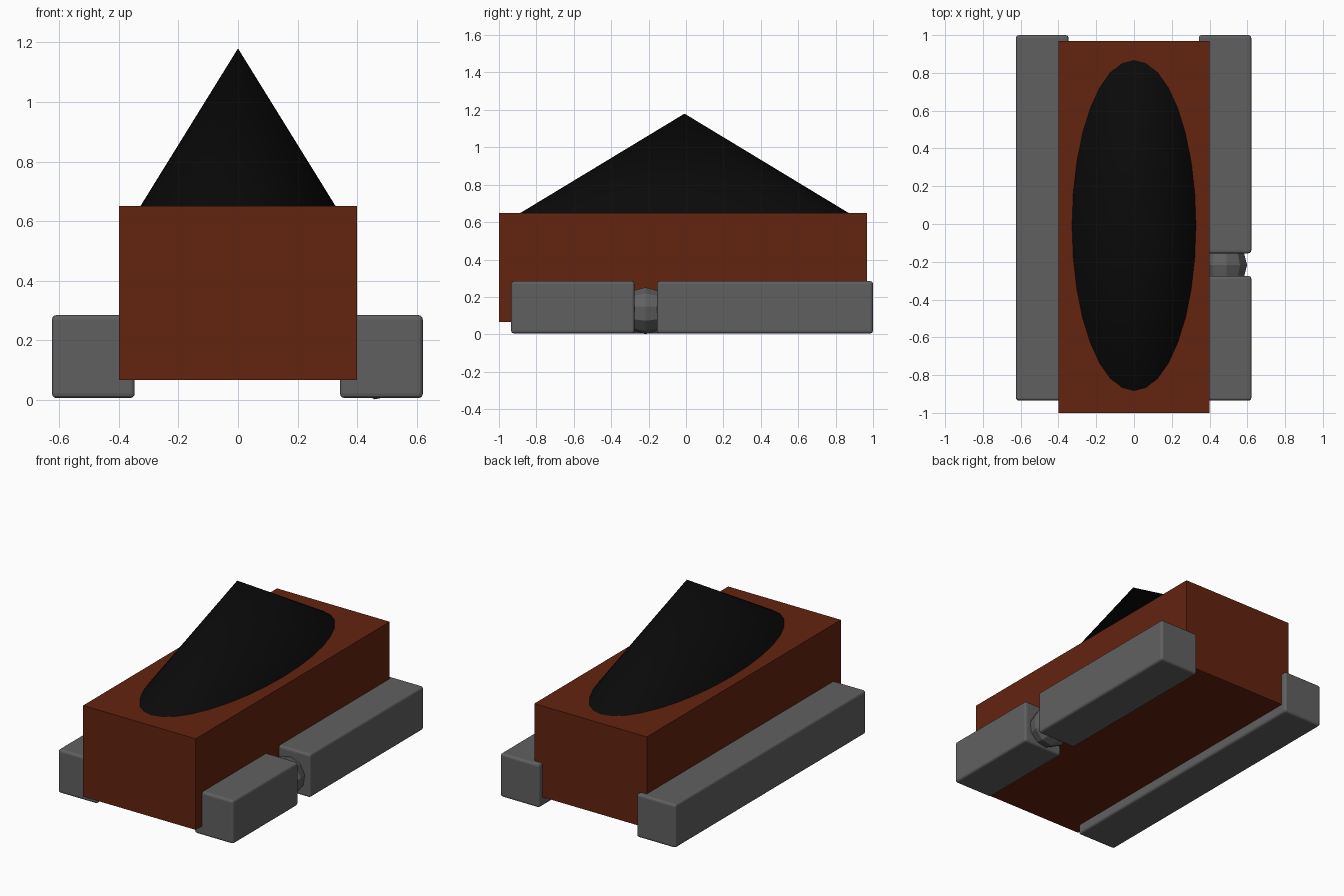
import bpy, bmesh, math
from mathutils import Matrix, Vector

if "Cube" in bpy.data.objects:
    bpy.data.objects.remove(bpy.data.objects["Cube"])


def material(name, rgb):
    m = bpy.data.materials.new(name)
    m.diffuse_color = (*rgb, 1.0)
    m.use_nodes = True
    m.node_tree.nodes["Principled BSDF"].inputs["Base Color"].default_value = m.diffuse_color
    return m


RUST = material("rust_brown", (0.125, 0.017, 0.005))
GREY = material("track_grey", (0.118, 0.118, 0.118))
BLACK = material("black", (0.003, 0.003, 0.003))


def finish(name, bm, mat, smooth=False):
    me = bpy.data.meshes.new(name)
    bmesh.ops.recalc_face_normals(bm, faces=bm.faces)
    for f in bm.faces:
        f.smooth = smooth
    bm.to_mesh(me)
    bm.free()
    me.materials.append(mat)
    ob = bpy.data.objects.new(name, me)
    bpy.context.collection.objects.link(ob)
    return ob


def box(name, lo, hi, mat, bevel=0.0):
    lo, hi = Vector(lo), Vector(hi)
    bm = bmesh.new()
    bmesh.ops.create_cube(bm, size=1, matrix=Matrix.Translation((lo + hi) / 2)
                          @ Matrix.Diagonal((*(hi - lo), 1)))
    if bevel:
        bmesh.ops.bevel(bm, geom=bm.edges[:], offset=bevel, segments=3,
                        profile=0.5, affect='EDGES')
    return finish(name, bm, mat)


# Main hull
box("hull", (-0.4, -1.0, 0.065), (0.4, 0.968, 0.65), RUST)

# Tracks: one long on the left, split in two on the right
Z0, Z1 = 0.005, 0.284
box("left_track", (-0.625, -0.935, Z0), (-0.347, 1.0, Z1), GREY, 0.015)
box("right_front_track", (0.343, -0.935, Z0), (0.621, -0.275, Z1), GREY, 0.015)
box("right_rear_track", (0.343, -0.155, Z0), (0.621, 1.0, Z1), GREY, 0.015)

# Faceted ball joint between the right tracks, poles along y
bm = bmesh.new()
bmesh.ops.create_uvsphere(
    bm, u_segments=10, v_segments=6, radius=0.126,
    matrix=Matrix.Translation((0.475, -0.217, 0.126))
    @ Matrix.Rotation(math.radians(7), 4, 'Y')
    @ Matrix.Rotation(math.radians(90), 4, 'X'))
finish("track_joint", bm, GREY)

# Stretched cone roof, its base sunk slightly into the hull
bm = bmesh.new()
base, apex = 0.63, 1.18
k = (apex - base) / (apex - 0.65)
bmesh.ops.create_cone(
    bm, cap_ends=True, segments=32, radius1=1, radius2=0, depth=1,
    matrix=Matrix.Translation((0, -0.008, (base + apex) / 2))
    @ Matrix.Diagonal((0.328 * k, 0.876 * k, apex - base, 1)))
bmesh.ops.remove_doubles(bm, verts=bm.verts, dist=1e-5)
cone = finish("cone_roof", bm, BLACK)
bpy.context.view_layer.objects.active = cone
cone.select_set(True)
bpy.ops.object.shade_smooth_by_angle(angle=math.radians(30))
